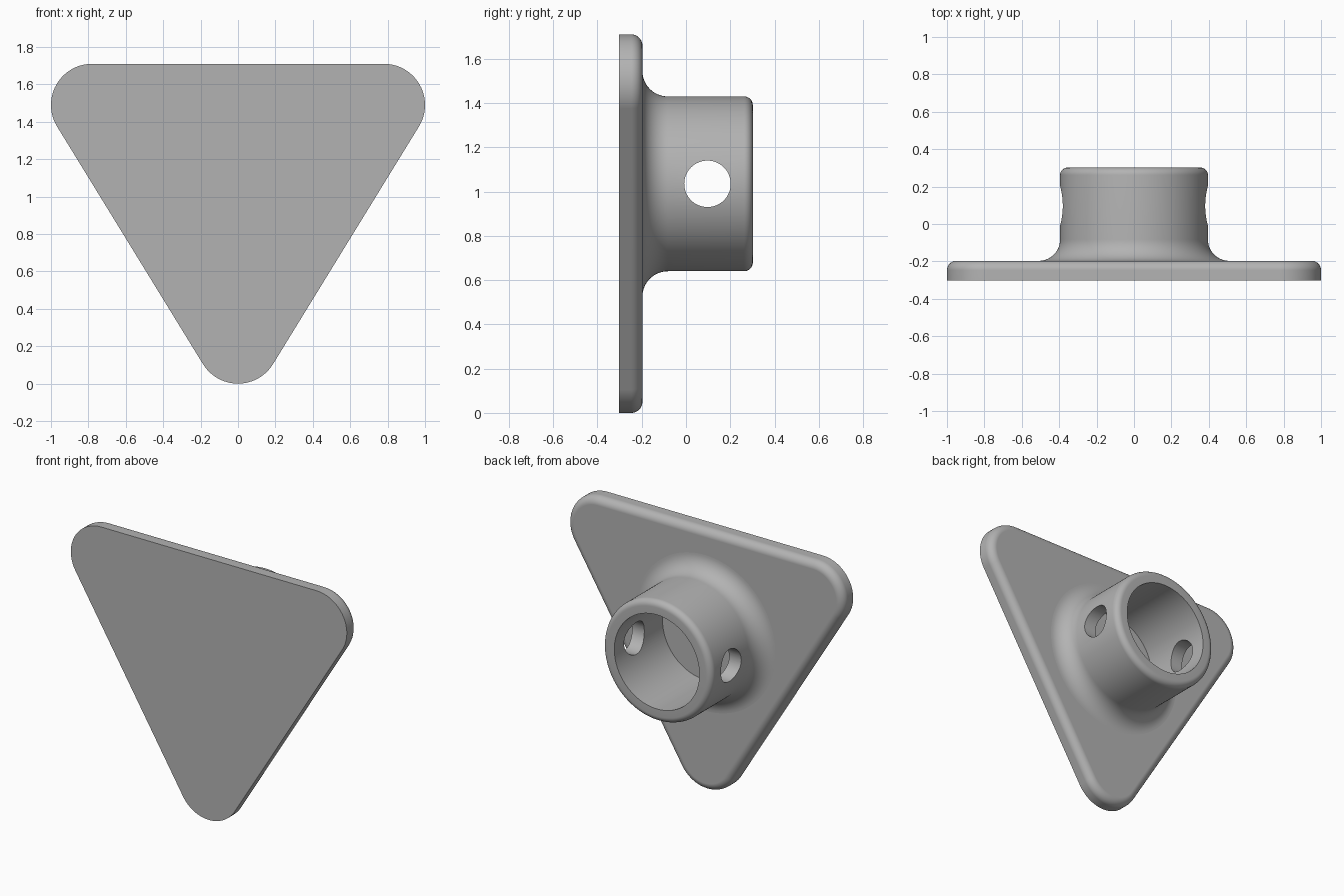
import bpy, bmesh
from math import sin, cos, pi, atan2, radians

cube = bpy.data.objects.get("Cube")
if cube:
    bpy.data.objects.remove(cube, do_unlink=True)

grey = bpy.data.materials.new("plain grey")
grey.use_nodes = True
colour = (0.45, 0.45, 0.45, 1)
grey.diffuse_color = colour
grey.node_tree.nodes["Principled BSDF"].inputs["Base Color"].default_value = colour

FRONT, FACE, BACK = -0.302, -0.197, 0.302   # plate front, plate back, hub rim
HUB_Z = 1.035


def arc(cx, cy, r, a0, a1, n):
    return [(cx + r * cos(a0 + (a1 - a0) * i / n),
             cy + r * sin(a0 + (a1 - a0) * i / n)) for i in range(n + 1)]


def loft(name, loops, caps):
    """Bridge equal rings of points; cap the ends or close the rings up."""
    bm = bmesh.new()
    rings = [[bm.verts.new(p) for p in loop] for loop in loops]
    n = len(rings[0])
    pairs = list(zip(rings, rings[1:]))
    if caps:
        bm.faces.new(rings[0])
        bm.faces.new(rings[-1])
    else:
        pairs.append((rings[-1], rings[0]))
    for a, b in pairs:
        for i in range(n):
            j = (i + 1) % n
            bm.faces.new((a[i], a[j], b[j], b[i]))
    bmesh.ops.recalc_face_normals(bm, faces=bm.faces[:])
    mesh = bpy.data.meshes.new(name)
    bm.to_mesh(mesh)
    bm.free()
    mesh.materials.append(grey)
    obj = bpy.data.objects.new(name, mesh)
    bpy.context.collection.objects.link(obj)
    return obj


def activate(obj):
    bpy.ops.object.select_all(action='DESELECT')
    obj.select_set(True)
    bpy.context.view_layer.objects.active = obj


# Triangular plate: three rounded corners, back edge rolled over
def outline(inset):
    r, cx, top, low = 0.22, 0.78, 1.49, 0.22
    slope = atan2(top - low, cx) - pi / 2      # outward normal of right side
    r -= inset
    return (arc(cx, top, r, slope, pi / 2, 24)
            + arc(-cx, top, r, pi / 2, pi - slope, 24)
            + arc(0, low, r, pi - slope, 2 * pi + slope, 24))


ROLL = 0.05
rows = [(FRONT, 0)] + [(y, ROLL - x) for x, y in
                       arc(0, FACE - ROLL, ROLL, 0, pi / 2, 10)]
plate = loft("plate", [[(x, y, z) for x, z in outline(inset)]
                       for y, inset in rows], True)
activate(plate)
bpy.ops.object.shade_smooth_by_angle(angle=radians(35))
weighted = plate.modifiers.new("even shading", 'WEIGHTED_NORMAL')
weighted.keep_sharp = True

# Hollow hub: flared foot, straight wall, rounded rim, plain bore
OUTER, BORE, FLARE, RIM = 0.395, 0.308, 0.115, 0.04
profile = [(OUTER + FLARE, FACE - 0.04)]
profile += arc(OUTER + FLARE, FACE + FLARE, FLARE, 1.5 * pi, pi, 14)
profile += arc(OUTER - RIM, BACK - RIM, RIM, 0, pi / 2, 8)
profile += [(BORE, BACK), (BORE, FACE - 0.04)]
SEGMENTS = 128
turns = [2 * pi * i / SEGMENTS for i in range(SEGMENTS)]
hub = loft("hub", [[(r * cos(t), y, HUB_Z + r * sin(t)) for t in turns]
                   for r, y in profile], False)

# Cross hole drilled through both walls of the hub
bpy.ops.mesh.primitive_cylinder_add(vertices=64, radius=0.105, depth=1.2,
                                    location=(0, 0.097, HUB_Z),
                                    rotation=(0, pi / 2, 0))
drill = bpy.context.object
drill.name = "cross_hole_cutter"
drill.hide_render = True
drill.data.materials.append(grey)
activate(hub)
cut = hub.modifiers.new("cross hole", 'BOOLEAN')
cut.operation = 'DIFFERENCE'
cut.solver = 'EXACT'
cut.object = drill
bpy.ops.object.modifier_apply(modifier=cut.name)
bpy.data.objects.remove(drill, do_unlink=True)
bpy.ops.object.shade_smooth_by_angle(angle=radians(35))
